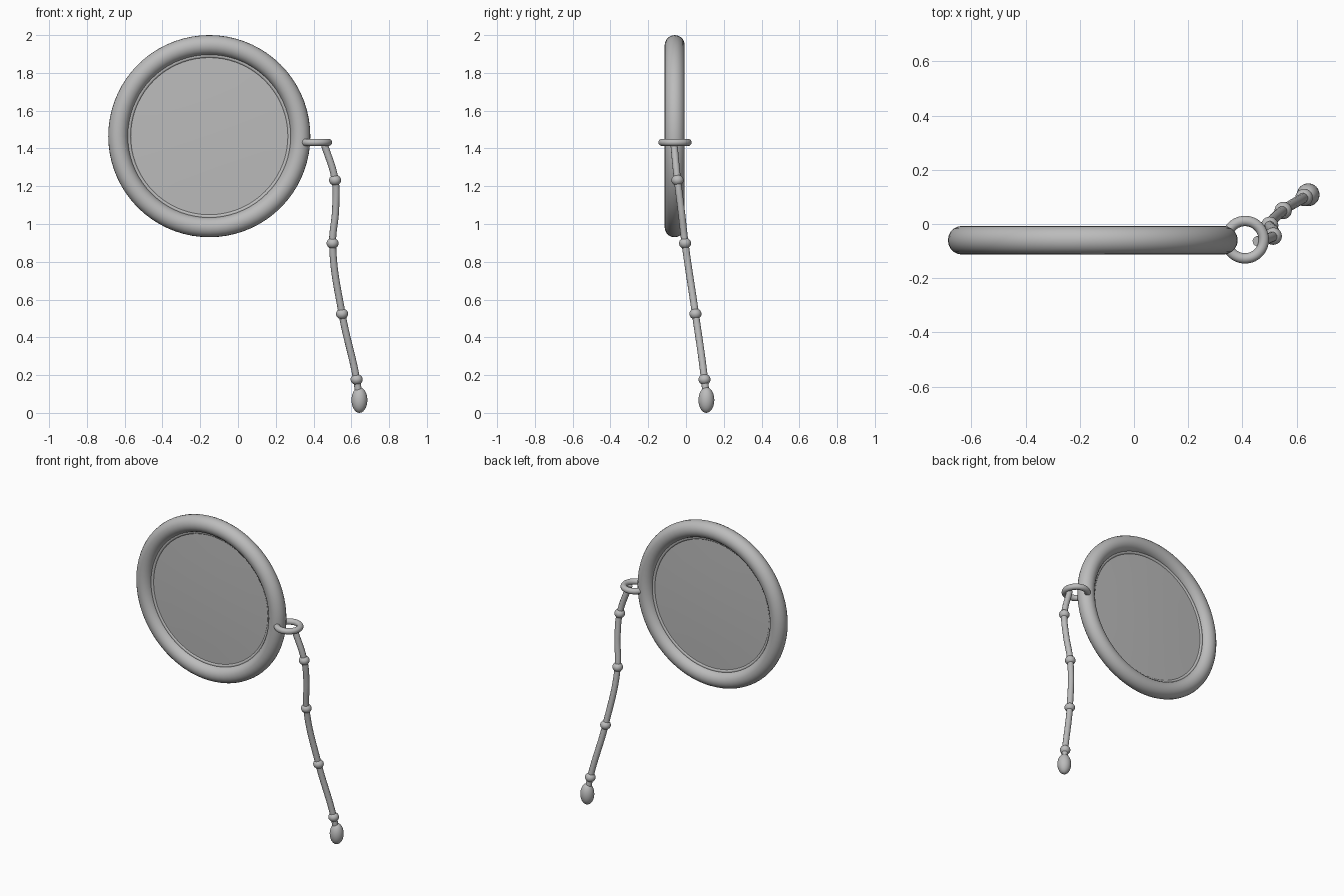
import bpy, math
from mathutils import Vector

if "Cube" in bpy.data.objects:
    bpy.data.objects.remove(bpy.data.objects["Cube"])


def material(name, grey, alpha=1.0):
    mat = bpy.data.materials.new(name)
    mat.use_nodes = True
    colour = (grey, grey, grey, alpha)
    mat.diffuse_color = colour
    shader = mat.node_tree.nodes["Principled BSDF"]
    shader.inputs["Base Color"].default_value = (grey, grey, grey, 1)
    shader.inputs["Alpha"].default_value = alpha
    shader.inputs["Roughness"].default_value = 0.5
    return mat


metal = material("grey metal", 0.5)
glass = material("grey glass", 0.5, 0.8)


def finish(name, mat):
    obj = bpy.context.object
    obj.name = name
    obj.data.materials.append(mat)
    bpy.ops.object.shade_smooth_by_angle(angle=math.radians(40))
    return obj


def ring(name, centre, major, minor, upright):
    bpy.ops.mesh.primitive_torus_add(
        location=centre, rotation=(math.pi / 2 if upright else 0, 0, 0),
        major_radius=major, minor_radius=minor,
        major_segments=72, minor_segments=20)
    return finish(name, metal)


def ball(name, centre, width, height):
    bpy.ops.mesh.primitive_uv_sphere_add(segments=24, ring_count=14, radius=1, location=centre)
    bpy.context.object.scale = (width, width, height)
    return finish(name, metal)


# Round frame with a thin inner lip
centre = Vector((-0.152, -0.06, 1.465))
ring("frame", centre, 0.482, 0.053, True)
ring("inner_lip", centre, 0.427, 0.013, True)

# Lens: shallow dome on both sides, spun from a half profile
profile = [(0, 0.014), (0.15, 0.013), (0.3, 0.01), (0.43, 0.006)]
profile += [(r, -h) for r, h in reversed(profile)]
steps = 72
verts, faces = [], []
for i in range(steps):
    a = math.tau * i / steps
    verts += [(r * math.cos(a), h, r * math.sin(a)) for r, h in profile]
n = len(profile)
for i in range(steps):
    j = (i + 1) % steps
    faces += [(i * n + k, i * n + k + 1, j * n + k + 1, j * n + k) for k in range(n - 1)]
mesh = bpy.data.meshes.new("lens")
mesh.from_pydata(verts, [], faces)
lens = bpy.data.objects.new("lens", mesh)
lens.location = centre
bpy.context.collection.objects.link(lens)
bpy.ops.object.select_all(action="DESELECT")
lens.select_set(True)
bpy.context.view_layer.objects.active = lens
bpy.ops.object.mode_set(mode="EDIT")
bpy.ops.mesh.select_all(action="SELECT")
bpy.ops.mesh.remove_doubles(threshold=0.0001)
bpy.ops.mesh.normals_make_consistent(inside=False)
bpy.ops.object.mode_set(mode="OBJECT")
finish("lens", glass)

# Small flat ring hooked through the side of the frame
ring("link_ring", (0.41, -0.058, 1.432), 0.069, 0.019, False)

# Cord hanging from the link, with beads along it and a drop at the end
beads = [(0.514, -0.045, 1.232), (0.501, -0.005, 0.898),
         (0.551, 0.05, 0.524), (0.628, 0.098, 0.177)]
drop = (0.643, 0.108, 0.068)
path = [(0.456, -0.064, 1.425), beads[0], (0.517, -0.026, 1.08)] + beads[1:] + [drop]
curve = bpy.data.curves.new("cord", "CURVE")
curve.dimensions = "3D"
curve.bevel_depth = 0.019
curve.bevel_resolution = 4
curve.use_fill_caps = True
spline = curve.splines.new("BEZIER")
spline.bezier_points.add(len(path) - 1)
for point, co in zip(spline.bezier_points, path):
    point.co = co
    point.handle_left_type = point.handle_right_type = "AUTO"
cord = bpy.data.objects.new("cord", curve)
curve.materials.append(metal)
bpy.context.collection.objects.link(cord)

for i, co in enumerate(beads):
    ball(f"bead_{i + 1}", co, 0.032, 0.029)
ball("end_drop", drop, 0.042, 0.068)
